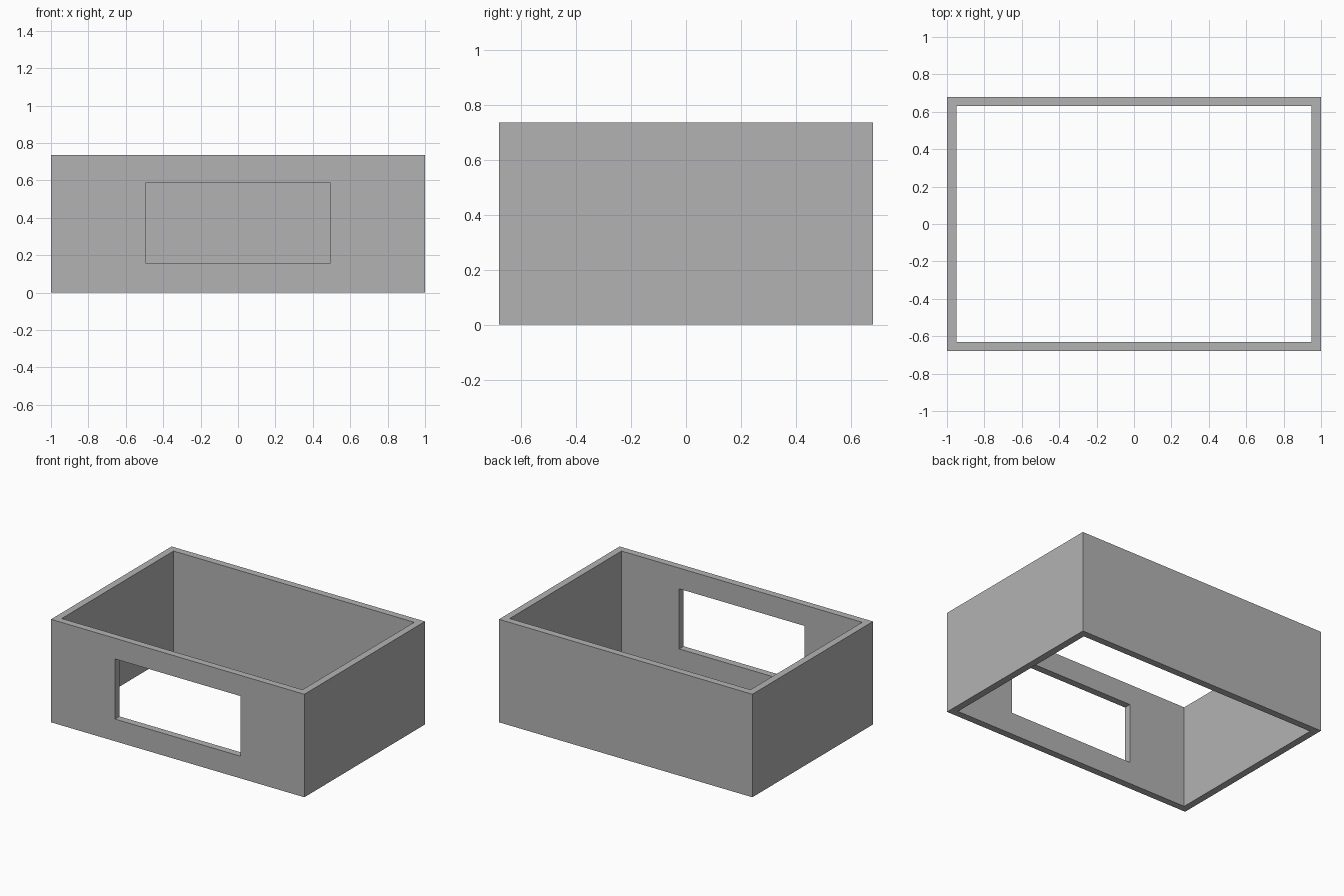
import bpy

if "Cube" in bpy.data.objects:
    bpy.data.objects.remove(bpy.data.objects["Cube"], do_unlink=True)

LENGTH, DEPTH, HEIGHT, WALL = 2.0, 1.36, 0.735, 0.05

# Single grey material
grey = bpy.data.materials.new("wall_grey")
grey.use_nodes = True
colour = (0.45, 0.45, 0.45, 1)
grey.diffuse_color = colour
grey.node_tree.nodes["Principled BSDF"].inputs["Base Color"].default_value = colour


def box(name, size, centre):
    bpy.ops.mesh.primitive_cube_add(size=1, location=centre)
    obj = bpy.context.object
    obj.name = obj.data.name = name
    obj.scale = size
    bpy.ops.object.transform_apply(location=True, rotation=False, scale=True)
    obj.data.materials.append(grey)
    return obj


def cut(target, cutter):
    mod = target.modifiers.new(cutter.name, 'BOOLEAN')
    mod.operation = 'DIFFERENCE'
    mod.solver = 'EXACT'
    mod.object = cutter
    bpy.context.view_layer.objects.active = target
    bpy.ops.object.modifier_apply(modifier=mod.name)
    bpy.data.objects.remove(cutter, do_unlink=True)


# Four walls, open at top and bottom
walls = box("walls", (LENGTH, DEPTH, HEIGHT), (0, 0, HEIGHT / 2))
cut(walls, box("room_cutter", (LENGTH - 2 * WALL, DEPTH - 2 * WALL, HEIGHT * 2),
               (0, 0, HEIGHT / 2)))

# Window opening in the front wall
low, high = 0.158, 0.587
cut(walls, box("window_cutter", (0.99, WALL * 4, high - low),
               (0, -DEPTH / 2, (low + high) / 2)))
